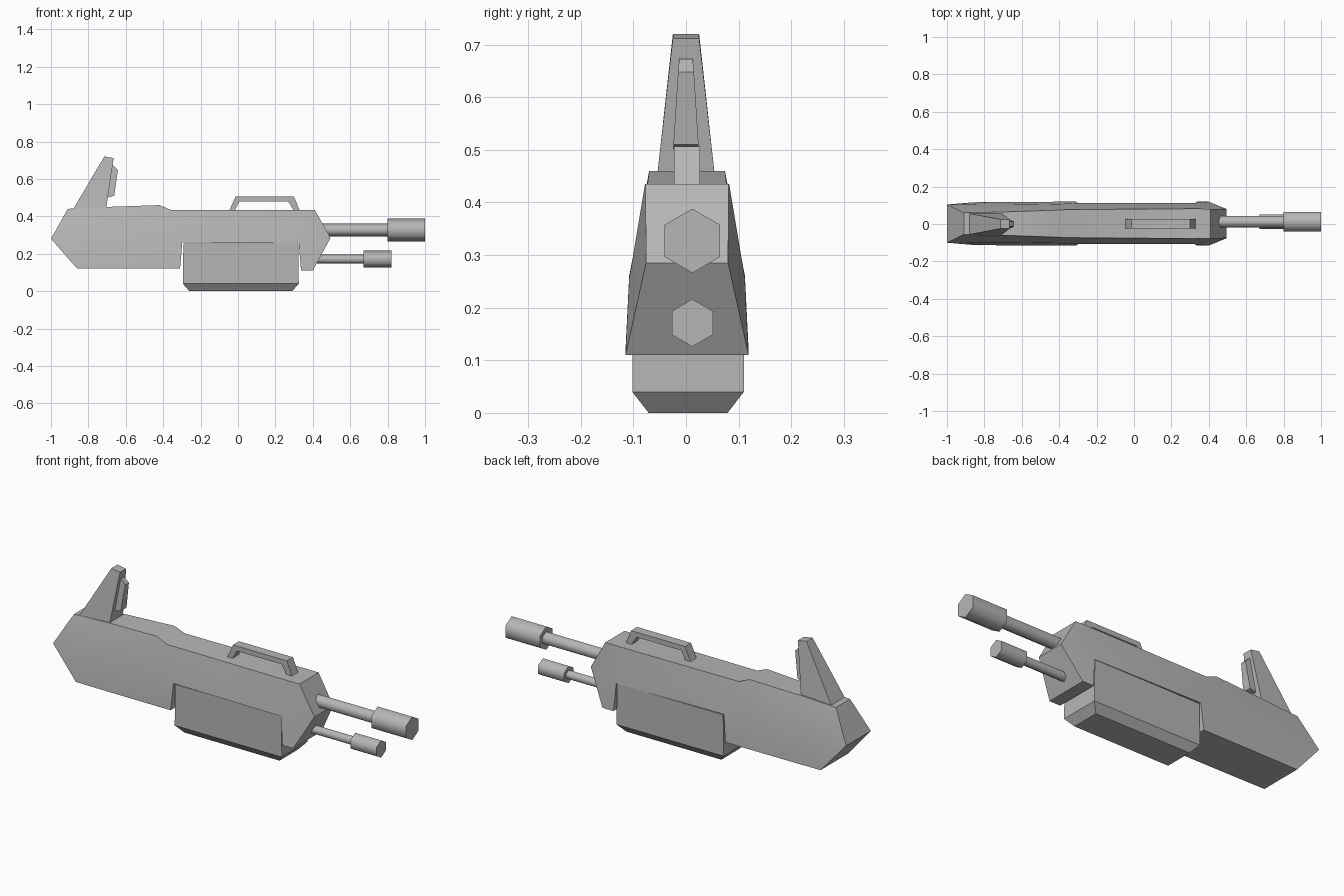
import bpy, bmesh, math

if "Cube" in bpy.data.objects:
    bpy.data.objects.remove(bpy.data.objects["Cube"])

# Mid-grey finish shared by every part
grey = bpy.data.materials.new("mid_grey")
grey.diffuse_color = (.47, .47, .47, 1)
grey.use_nodes = True
grey.node_tree.nodes["Principled BSDF"].inputs["Base Color"].default_value = grey.diffuse_color


def finish(name, bm, angle=30):
    bmesh.ops.recalc_face_normals(bm, faces=bm.faces)
    mesh = bpy.data.meshes.new(name)
    bm.to_mesh(mesh)
    bm.free()
    mesh.materials.append(grey)
    mesh.shade_smooth()
    mesh.set_sharp_from_angle(angle=math.radians(angle))
    obj = bpy.data.objects.new(name, mesh)
    bpy.context.collection.objects.link(obj)
    return obj


def loft(name, rings, angle=30):
    """Closed solid through a list of equally sized point rings."""
    bm = bmesh.new()
    vs = [[bm.verts.new(p) for p in r] for r in rings]
    n = len(vs[0])
    for a, b in zip(vs, vs[1:]):
        for i in range(n):
            bm.faces.new((a[i], a[(i + 1) % n], b[(i + 1) % n], b[i]))
    bm.faces.new(vs[0])
    bm.faces.new(vs[-1])
    return finish(name, bm, angle)


def rect(left, right, half, y=0.0):
    """Four corners from a left and a right (x, z) point."""
    (x0, z0), (x1, z1) = left, right
    return [(x0, y - half, z0), (x1, y - half, z1), (x1, y + half, z1), (x0, y + half, z0)]


def hex_ring(x, y, z, r):
    return [(x, y + r * math.sin(i * math.pi / 3), z + r * math.cos(i * math.pi / 3))
            for i in range(6)]


# Body: top, middle and bottom rails as (x, z, half width), mirrored across y
top = [(-.91, .44, .058), (-.71, .45, .062), (-.42, .46, .072),
       (-.36, .435, .075), (.33, .435, .08), (.41, .435, .079)]
mid = [(-1, .28, .102), (-.71, .31, .100), (-.42, .29, .104),
       (-.298, .26, .11), (.325, .255, .11), (.495, .285, .078)]
low = [(-.86, .12, .114), (-.71, .12, .116), (-.42, .12, .117),
       (-.31, .12, .117), (.337, .11, .117), (.40, .11, .117)]
bm = bmesh.new()
sides = [[[bm.verts.new((x, .002 + s * w, z)) for x, z, w in rail]
          for rail in (top, mid, low)] for s in (-1, 1)]
for t, m, b in sides:
    for i in range(5):
        bm.faces.new((t[i], t[i + 1], m[i + 1], m[i]))
        if i != 3:  # gap for the magazine
            bm.faces.new((m[i], m[i + 1], b[i + 1], b[i]))
outlines = [t + [m[5], b[5], b[4], m[4], m[3]] + b[3::-1] + [m[0]] for t, m, b in sides]
left, right = outlines
for i in range(len(left)):
    j = (i + 1) % len(left)
    bm.faces.new((left[i], left[j], right[j], right[i]))
finish("body", bm)

# Magazine with chamfered underside
loft("magazine", [rect((-.26, 0), (.29, 0), .075, .004),
                  rect((-.295, .04), (.325, .04), .106, .004),
                  rect((-.292, .255), (.322, .255), .106, .004)])

# Rear fin and the small sight block on its front
loft("rear_fin", [rect((-.88, .44), (-.705, .44), .056),
                  rect((-.715, .72), (-.665, .712), .025)])
loft("sight_block", [rect((-.72, .495), (-.662, .51), .024),
                     rect((-.69, .62), (-.642, .648), .015),
                     rect((-.69, .66), (-.667, .673), .013)])

# Carry handle: one bent bar
loft("carry_handle", [rect(a, b, .025, .002) for a, b in (
    ((-.047, .43), (-.018, .43)), ((-.013, .506), (.008, .48)),
    ((.299, .506), (.268, .48)), ((.331, .43), (.298, .43)))])

# Stepped six-sided barrels, smooth around, crisp at the steps
for name, z, r, R, x0, x1, x2 in (("upper_barrel", .327, .034, .061, .40, .80, 1.0),
                                  ("lower_barrel", .171, .024, .045, .39, .67, .82)):
    loft(name, [hex_ring(x, .012, z, rad)
                for x, rad in ((x0, r), (x1, r), (x1, R), (x2, R))], 65)
